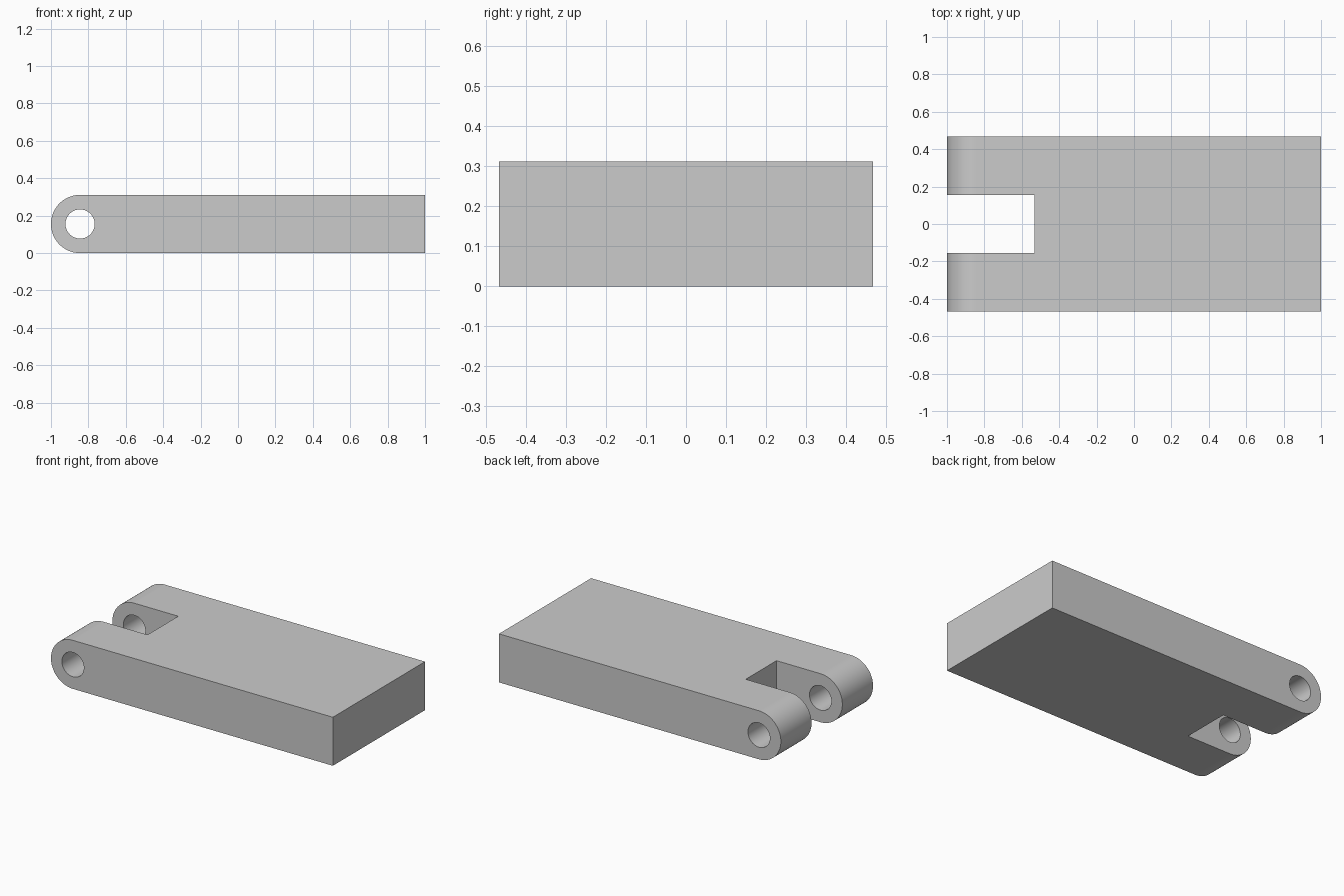
import bpy, bmesh, math

if "Cube" in bpy.data.objects:
    bpy.data.objects.remove(bpy.data.objects["Cube"])

HALF_W = 0.467           # half width in y
R = 0.1556               # end radius = half thickness
PIVOT_X = -1 + R         # centre of the rounded end and pin hole
HOLE_R = 0.078
SLOT_END, SLOT_HALF = -0.533, 0.156


def prism(name, profile, half_depth):
    """Extrude an x-z profile symmetrically along y."""
    bm = bmesh.new()
    face = bm.faces.new([bm.verts.new((x, -half_depth, z)) for x, z in profile])
    side = bmesh.ops.extrude_face_region(bm, geom=[face])["geom"]
    verts = [v for v in side if isinstance(v, bmesh.types.BMVert)]
    bmesh.ops.translate(bm, verts=verts, vec=(0, 2 * half_depth, 0))
    bmesh.ops.recalc_face_normals(bm, faces=bm.faces)
    mesh = bpy.data.meshes.new(name)
    bm.to_mesh(mesh)
    bm.free()
    obj = bpy.data.objects.new(name, mesh)
    bpy.context.collection.objects.link(obj)
    return obj


def arc(radius, start, end, steps):
    """Points around the pivot axis."""
    angles = [start + (end - start) * i / steps for i in range(steps + 1)]
    return [(PIVOT_X + radius * math.cos(a), R + radius * math.sin(a)) for a in angles]


# Plate with a rounded hinge end
profile = [(1, 0), (1, 2 * R)] + arc(R, math.pi / 2, 1.5 * math.pi, 48)
plate = prism("hinge_plate", profile, HALF_W)

# Slot between the two knuckles, and pin hole through both
slot = prism("slot_cutter", [(-1.2, -0.2), (SLOT_END, -0.2), (SLOT_END, 0.6), (-1.2, 0.6)], SLOT_HALF)
hole = prism("pin_hole_cutter", arc(HOLE_R, 0, 2 * math.pi, 64)[:-1], HALF_W + 0.2)

bpy.context.view_layer.objects.active = plate
plate.select_set(True)
for cutter in (slot, hole):
    cutter.hide_render = True
    mod = plate.modifiers.new(cutter.name, "BOOLEAN")
    mod.operation = "DIFFERENCE"
    mod.solver = "EXACT"
    mod.object = cutter
    bpy.ops.object.modifier_apply(modifier=mod.name)
    bpy.data.objects.remove(cutter)

# Smooth curves, crisp edges
bpy.ops.object.shade_smooth_by_angle(angle=math.radians(30))
weighted = plate.modifiers.new("flat_face_normals", "WEIGHTED_NORMAL")
weighted.keep_sharp = True
